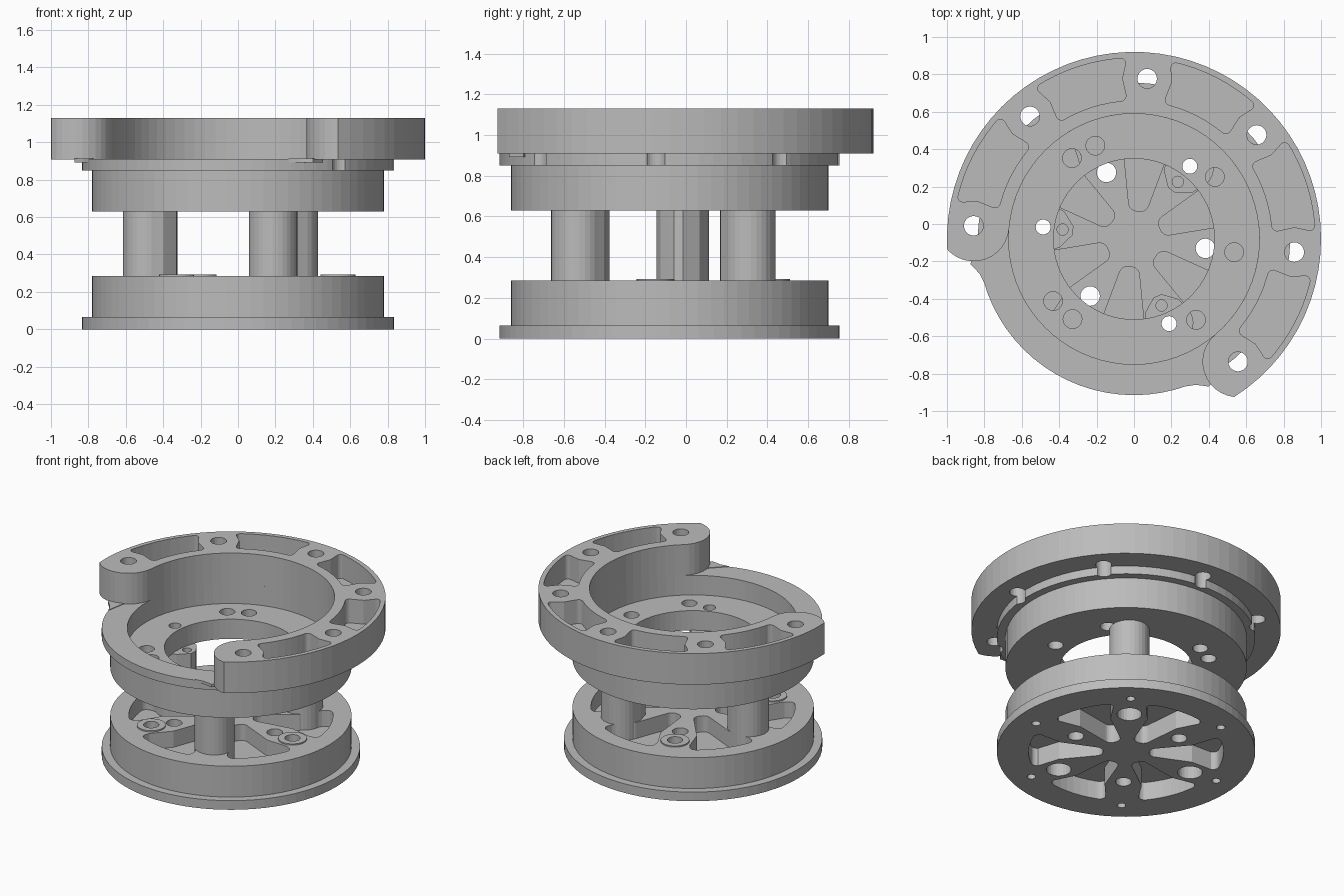
import bpy, bmesh
from math import sin, cos, radians, acos, degrees, atan2

cube = bpy.data.objects.get("Cube")
if cube:
    bpy.data.objects.remove(cube)

AXIS_Y = -0.08      # turning axis of all the round parts
SEG = 72
GREY = (0.5, 0.5, 0.5, 1)

metal = bpy.data.materials.new("plain grey metal")
metal.use_nodes = True
metal.diffuse_color = GREY
metal.node_tree.nodes["Principled BSDF"].inputs["Base Color"].default_value = GREY


def polar(r, deg):
    return r * cos(radians(deg)), r * sin(radians(deg)) + AXIS_Y


def arc(r, start, end, n):
    return [polar(r, start + (end - start) * i / n) for i in range(n + 1)]


def circle(center, r, n=24):
    return [(center[0] + r * cos(radians(360 * i / n)),
             center[1] + r * sin(radians(360 * i / n))) for i in range(n)]


def finish(bm, name):
    bmesh.ops.recalc_face_normals(bm, faces=bm.faces)
    mesh = bpy.data.meshes.new(name)
    bm.to_mesh(mesh)
    bm.free()
    mesh.materials.append(metal)
    obj = bpy.data.objects.new(name, mesh)
    bpy.context.collection.objects.link(obj)
    return obj


def prism(name, points, z0, z1, rounding=0):
    """Upright prism over an outline, with its sharp corners rounded."""
    bm = bmesh.new()
    base = bm.faces.new([bm.verts.new((x, y, z0)) for x, y in points])
    top = bmesh.ops.extrude_face_region(bm, geom=[base])["geom"]
    bmesh.ops.translate(bm, vec=(0, 0, z1 - z0),
                        verts=[v for v in top if isinstance(v, bmesh.types.BMVert)])
    bmesh.ops.recalc_face_normals(bm, faces=bm.faces)
    if rounding:
        corners = [e for e in bm.edges
                   if abs(e.verts[0].co.z - e.verts[1].co.z) > 0.001
                   and e.calc_face_angle(0) > radians(30)]
        bmesh.ops.bevel(bm, geom=corners, offset=rounding, segments=5,
                        profile=0.5, affect='EDGES', clamp_overlap=True)
    return finish(bm, name)


def lathe(name, profile):
    """Turn a closed (radius, height) profile round the axis."""
    bm = bmesh.new()
    rings = [[bm.verts.new((*polar(r, 360 * i / SEG), z)) for r, z in profile]
             for i in range(SEG)]
    n = len(profile)
    for i in range(SEG):
        a, b = rings[i], rings[(i + 1) % SEG]
        for j in range(n):
            k = (j + 1) % n
            bm.faces.new((a[j], b[j], b[k], a[k]))
    return finish(bm, name)


def cut(obj, cutter):
    mod = obj.modifiers.new("cut", 'BOOLEAN')
    mod.operation = 'DIFFERENCE'
    mod.solver = 'EXACT'
    mod.object = cutter
    bpy.context.view_layer.objects.active = obj
    bpy.ops.object.modifier_apply(modifier=mod.name)
    bpy.data.objects.remove(cutter)


def drill(obj, r_pos, deg, r, z0, z1):
    cut(obj, prism("drill", circle(polar(r_pos, deg), r), z0, z1))


column_angles = [52.5, 172.5, 292.5]
pad_angles = [112.5, 232.5, 352.5]
ring_angles = [-49.7 + 45 * i for i in range(6)]

# Lower hub: flanged disc with six petal pockets above and below a web
hub = prism("lower_hub", circle((0, AXIS_Y), 0.78, SEG), 0.065, 0.285)
flange = prism("lower_flange", circle((0, AXIS_Y), 0.835, SEG), 0, 0.065)
join = hub.modifiers.new("join", 'BOOLEAN')
join.operation = 'UNION'
join.object = flange
bpy.context.view_layer.objects.active = hub
bpy.ops.object.modifier_apply(modifier=join.name)
bpy.data.objects.remove(flange)


def petal(direction, r_out):
    side = [(0.15, 0.045), (0.43, 0.11), (0.56, 0.2)]
    local = [(u, -v) for u, v in side]
    pts = [polar((u * u + v * v) ** 0.5, direction + degrees(atan2(v, u)))
           for u, v in local]
    pts += arc(r_out, direction - 19, direction + 19, 8)
    pts += [polar((u * u + v * v) ** 0.5, direction + degrees(atan2(v, u)))
            for u, v in reversed(side)]
    return pts


for i in range(6):
    direction = 82.5 + 60 * i
    cut(hub, prism("upper_pocket", petal(direction, 0.66), 0.17, 0.4, 0.035))
    cut(hub, prism("lower_pocket", petal(direction, 0.63), -0.1, 0.13, 0.035))
    drill(hub, 0.69, 52.5 + 60 * i, 0.028, -0.1, 0.1)

# Columns carrying the upper drum, and raised pads between them
for n, a in enumerate(column_angles, 1):
    drill(hub, 0.49, a, 0.08, -0.1, 0.1)
    drill(hub, 0.49, a, 0.04, 0.05, 0.4)
    outline = [polar(0.33, a - 4), polar(0.36, a - 9), polar(0.40, a - 14)]
    c = polar(0.49, a)
    outline += [(c[0] + 0.13 * cos(radians(a + t)), c[1] + 0.13 * sin(radians(a + t)))
                for t in range(-120, 121, 12)]
    outline += [polar(0.40, a + 14), polar(0.36, a + 9), polar(0.33, a + 4)]
    column = prism(f"column_{n}", outline, 0.15, 0.63)
    drill(column, 0.49, a, 0.04, 0.1, 0.7)
    drill(column, 0.385, a, 0.03, 0.5, 0.7)

for n, a in enumerate(pad_angles, 1):
    drill(hub, 0.385, a, 0.052, -0.1, 0.4)
    drill(hub, 0.54, a, 0.05, 0.17, 0.4)
    pad = prism(f"raised_pad_{n}", circle(polar(0.54, a), 0.093), 0.2, 0.294)
    drill(pad, 0.54, a, 0.05, 0.1, 0.4)

# Upper drum: cup with a flange, an open centre and bolt holes in its floor
drum = lathe("upper_drum", [(0.43, 0.63), (0.78, 0.63), (0.78, 0.85), (0.835, 0.85),
                            (0.835, 0.91), (0.67, 0.91), (0.67, 0.77), (0.43, 0.77)])
for a in column_angles:
    drill(drum, 0.49, a, 0.04, 0.5, 0.85)
for a in pad_angles:
    drill(drum, 0.54, a, 0.05, 0.5, 0.85)
for i in range(4):
    drill(drum, 0.545, 37.5 + 90 * i, 0.05, 0.5, 0.85)
for a in ring_angles:
    drill(drum, 0.86, a, 0.052, 0.8, 1.0)

# Open top ring with rounded ends
first, last = ring_angles[0], ring_angles[-1]
END_R, BOLT_R = 0.19, 0.86
spread = degrees(acos((1 + BOLT_R ** 2 - END_R ** 2) / (2 * BOLT_R)))
turn = degrees(atan2(sin(radians(spread)), cos(radians(spread)) - BOLT_R))


def end_arc(a, start, end, n=12):
    c = polar(BOLT_R, a)
    return [(c[0] + END_R * cos(radians(a + start + (end - start) * i / n)),
             c[1] + END_R * sin(radians(a + start + (end - start) * i / n)))
            for i in range(1, n)]


outline = arc(1.0, first - spread, last + spread, 50)
outline += end_arc(last, turn, 180)
outline += arc(0.67, last, first, 45)
outline += end_arc(first, -180, -turn)
ring = prism("top_ring", outline, 0.908, 1.13)
for a in ring_angles:
    drill(ring, BOLT_R, a, 0.052, 0.8, 1.3)
for a in ring_angles[:-1]:
    mid = a + 22.5
    pocket = arc(0.968, mid - 15.5, mid + 15.5, 8)
    pocket += [polar(0.86, mid + 13.6)]
    pocket += arc(0.74, mid + 15, mid - 15, 8)
    pocket += [polar(0.86, mid - 13.6)]
    cut(ring, prism("ring_pocket", pocket, 0.96, 1.3, 0.035))

# Small fillets where the ring ends run into the flange
for name, a, s in (("right_fillet", last, 1), ("left_fillet", first, -1)):
    shape = [(0.834, 21.5), (0.847, 17.3), (0.885, 13.4), (0.85, 8), (0.78, 12)]
    prism(name, [polar(r, a + s * t) for r, t in shape], 0.893, 0.914)
